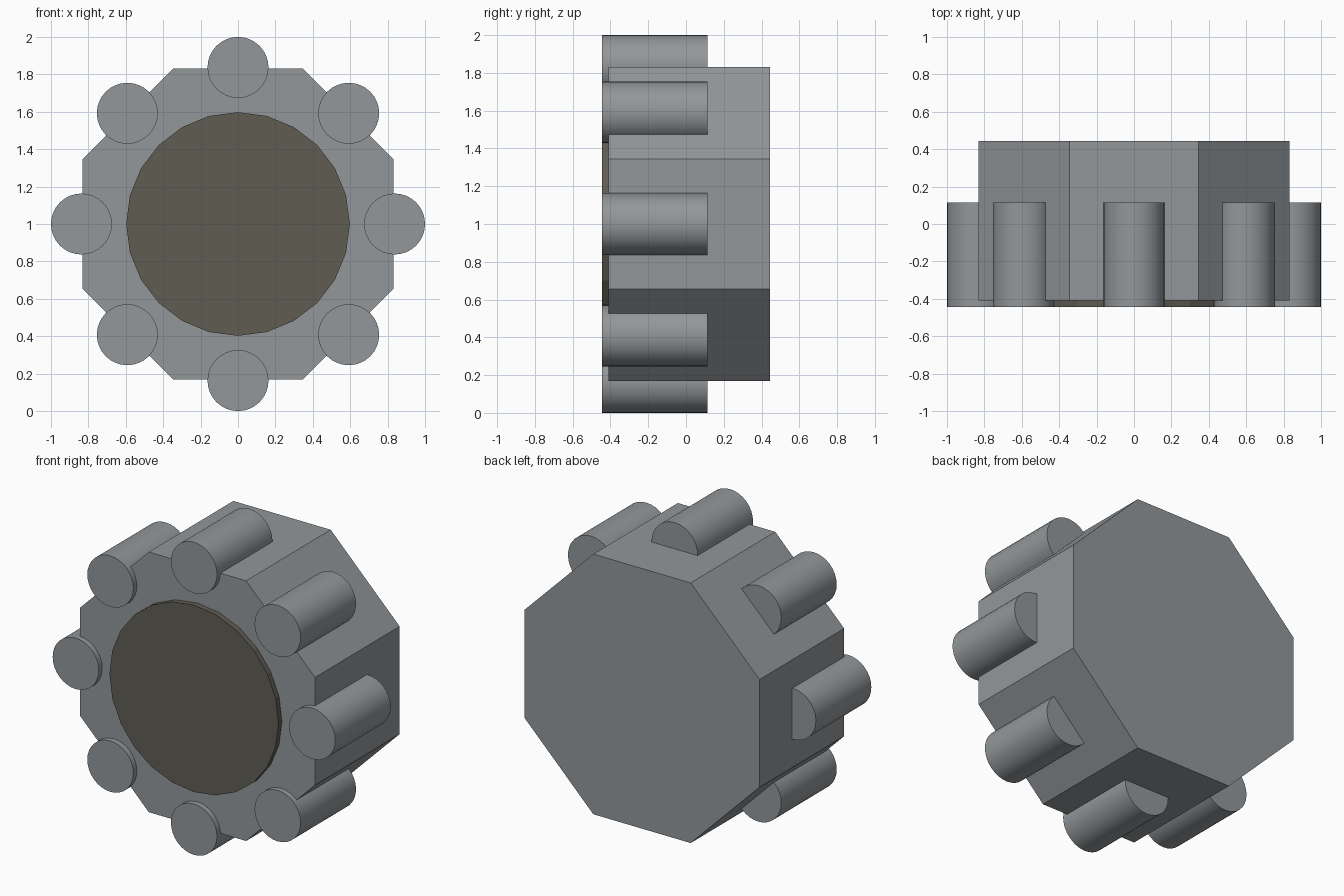
import bpy, math

if "Cube" in bpy.data.objects:
    bpy.data.objects.remove(bpy.data.objects["Cube"])

CENTRE_Z = 1.0


def material(name, rgb):
    m = bpy.data.materials.new(name)
    m.diffuse_color = (*rgb, 1.0)
    m.use_nodes = True
    m.node_tree.nodes["Principled BSDF"].inputs["Base Color"].default_value = m.diffuse_color
    return m


grey = material("cool grey", (0.29, 0.31, 0.325))
brown = material("dark brown", (0.118, 0.108, 0.086))


def prism(name, sides, radius, y0, y1, mat, x=0.0, z=CENTRE_Z, turn=0.0, smooth=False):
    """Cylinder or prism running along y from y0 to y1."""
    bpy.ops.mesh.primitive_cylinder_add(
        vertices=sides, radius=radius, depth=y1 - y0,
        location=(x, (y0 + y1) / 2, z), rotation=(math.pi / 2, turn, 0))
    ob = bpy.context.object
    ob.name = name
    # bake the orientation so the mesh stays axis aligned
    bpy.ops.object.transform_apply(location=False, rotation=True, scale=False)
    ob.data.materials.append(mat)
    if smooth:
        bpy.ops.object.shade_smooth_by_angle(angle=math.radians(30))
    return ob


# Octagonal body with flats at top, bottom and sides
apothem = 0.832
prism("octagon_body", 8, apothem / math.cos(math.pi / 8), -0.41, 0.445, grey,
      turn=math.pi / 8)

# Round front plate, slightly raised
prism("front_plate", 24, 0.598, -0.445, -0.40, brown)

# Eight round lugs, one centred on each flat
for i in range(8):
    a = i * math.pi / 4
    prism(f"lug_{i + 1}", 32, 0.163, -0.445, 0.115, grey,
          x=0.837 * math.cos(a), z=CENTRE_Z + 0.837 * math.sin(a), smooth=True)
